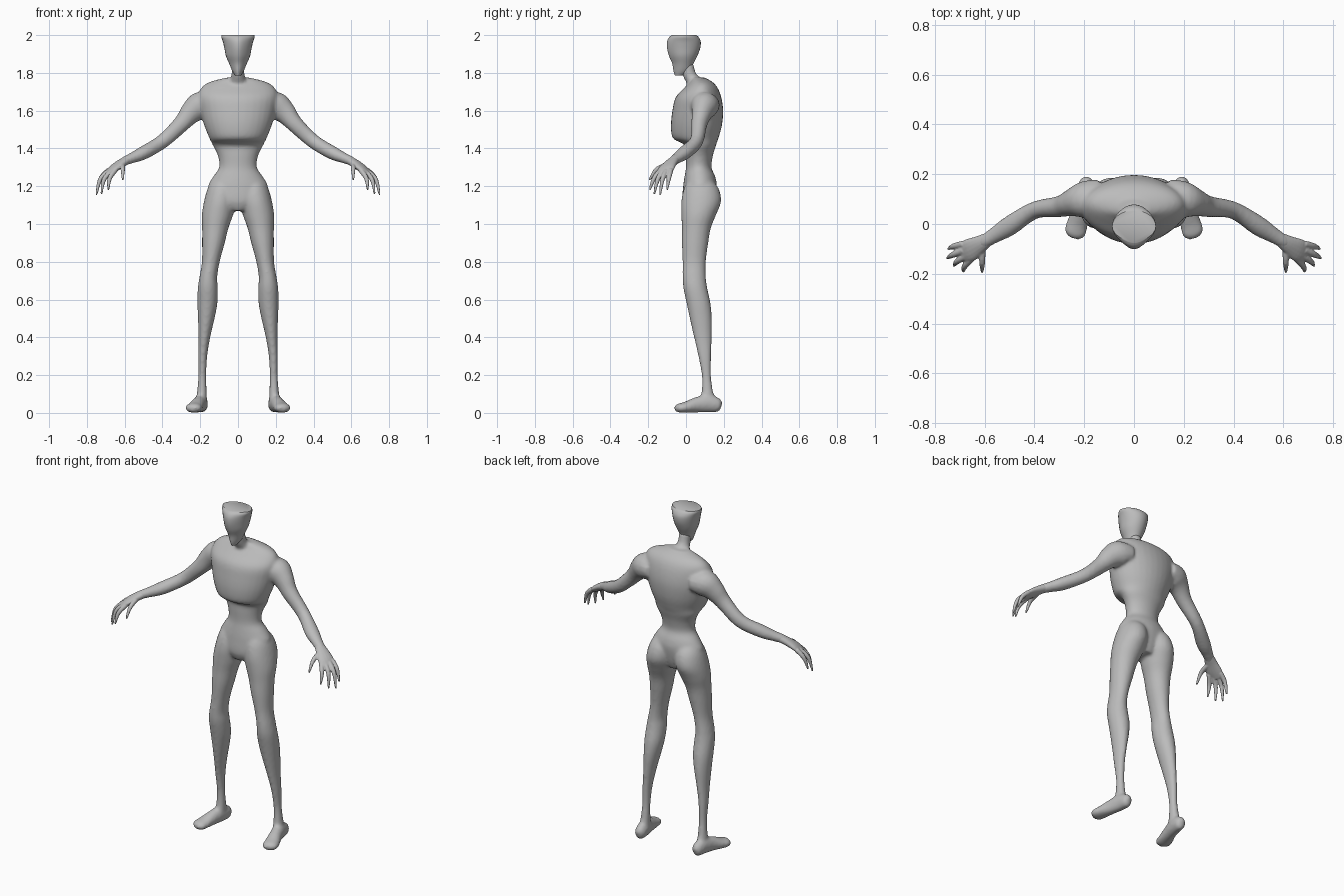
import bpy, bmesh, math
from mathutils import Vector

grey = bpy.data.materials.new("grey skin")
grey.diffuse_color = (0.5, 0.5, 0.5, 1)


def smooth_rows(rows, n=4):
    """Catmull-Rom interpolation between rows of numbers."""
    out = []
    for i in range(len(rows) - 1):
        p = [rows[max(i - 1, 0)], rows[i], rows[i + 1], rows[min(i + 2, len(rows) - 1)]]
        for k in range(n):
            t = k / n
            out.append([0.5 * (2 * b + (c - a) * t + (2 * a - 5 * b + 4 * c - d) * t * t
                               + (3 * b - a - 3 * c + d) * t ** 3) for a, b, c, d in zip(*p)])
    out.append(list(rows[-1]))
    return out


def skin(bm, rings):
    """Bridge closed rings of points and cap both ends."""
    rings = [[bm.verts.new(p) for p in r] for r in rings]
    n = len(rings[0])
    faces = [bm.faces.new((a[i], a[(i + 1) % n], b[(i + 1) % n], b[i]))
             for a, b in zip(rings, rings[1:]) for i in range(n)]
    faces += [bm.faces.new(rings[0][::-1]), bm.faces.new(rings[-1])]
    bmesh.ops.recalc_face_normals(bm, faces=faces)


def stack(bm, rows, side=1, sides=24, pinch=0.0):
    """Horizontal sections: z, centre x, half width, front y, back y."""
    rings = []
    for z, cx, w, y0, y1 in smooth_rows(rows):
        ring = []
        for i in range(sides):
            a = 2 * math.pi * i / sides
            c, s = math.cos(a), math.sin(a)
            narrow = 1 - pinch * max(-s, 0) ** 2
            ring.append((side * (cx + w * c * narrow), (y0 + y1) / 2 + s * (y1 - y0) / 2, z))
        rings.append(ring)
    skin(bm, rings)


def limb(bm, rows, side=1, sides=16):
    """Sections across a path: x, y, z, horizontal radius, vertical radius."""
    rows = smooth_rows(rows)
    pts = [Vector(r[:3]) for r in rows]
    rings = []
    for i, r in enumerate(rows):
        t = (pts[min(i + 1, len(pts) - 1)] - pts[max(i - 1, 0)]).normalized()
        u = t.cross(Vector((0, 0, 1))).normalized()
        v = u.cross(t)
        ring = []
        for k in range(sides):
            a = 2 * math.pi * k / sides
            p = pts[i] + u * math.cos(a) * r[3] + v * math.sin(a) * r[4]
            ring.append((side * p.x, p.y, p.z))
        rings.append(ring)
    skin(bm, rings)


def finish(name, bm, voxel=None, relax=0):
    me = bpy.data.meshes.new(name)
    bm.to_mesh(me)
    bm.free()
    me.materials.append(grey)
    ob = bpy.data.objects.new(name, me)
    bpy.context.collection.objects.link(ob)
    for f in me.polygons:
        f.use_smooth = True
    if voxel:
        m = ob.modifiers.new("fuse", 'REMESH')
        m.mode, m.voxel_size, m.use_smooth_shade = 'VOXEL', voxel, True
        s = ob.modifiers.new("relax", 'SMOOTH')
        s.factor, s.iterations = 0.5, relax
    return ob


# torso, neck, legs, feet and arms fused into one skin
body = bmesh.new()
stack(body, [(1.07, 0, .06, .0, .13), (1.12, 0, .15, -.02, .15), (1.2, 0, .158, -.015, .163),
             (1.25, 0, .132, -.008, .155), (1.3, 0, .1, 0, .135), (1.36, 0, .106, 0, .142),
             (1.41, 0, .13, -.002, .157), (1.43, 0, .14, -.025, .163), (1.455, 0, .152, -.07, .172),
             (1.52, 0, .178, -.08, .19), (1.6, 0, .2, -.072, .197), (1.67, 0, .21, -.055, .187),
             (1.72, 0, .195, -.01, .168), (1.752, 0, .15, .02, .14), (1.775, 0, .06, .03, .1)], sides=32)
stack(body, [(1.68, 0, .08, .02, .14), (1.74, 0, .055, .005, .115), (1.77, 0, .04, -.01, .08),
             (1.8, 0, .034, -.022, .052), (1.85, 0, .034, -.03, .04)])
for s in (1, -1):
    # leg
    stack(body, [(1.24, .08, .05, .02, .13), (1.19, .085, .075, -.01, .172), (1.12, .095, .085, -.025, .186),
                 (1.05, .108, .083, -.025, .16), (.98, .12, .07, -.022, .132), (.9, .13, .06, -.022, .118),
                 (.8, .144, .047, -.018, .105), (.72, .157, .047, -.018, .105), (.66, .16, .053, -.014, .113),
                 (.58, .162, .053, .003, .13), (.5, .168, .044, .02, .137), (.4, .178, .031, .042, .136),
                 (.3, .187, .024, .065, .134), (.2, .189, .021, .083, .133), (.12, .191, .025, .083, .142),
                 (.05, .193, .03, .07, .16)], s)
    # foot
    limb(body, [(.188, .187, .035, .01, .018), (.19, .172, .039, .029, .036), (.196, .12, .05, .035, .048),
                (.21, .06, .043, .036, .042), (.228, .0, .03, .043, .03), (.238, -.038, .025, .043, .024),
                (.244, -.057, .021, .022, .012)], s)
    # arm
    limb(body, [(.14, .1, 1.63, .08, .06), (.2, .097, 1.625, .075, .075), (.25, .085, 1.588, .055, .06),
                (.3, .07, 1.53, .043, .045), (.4, .055, 1.437, .035, .038), (.5, -.008, 1.377, .04, .036),
                (.56, -.045, 1.35, .032, .028), (.6, -.07, 1.333, .028, .024), (.62, -.085, 1.32, .025, .018)], s)
finish("body", body, 0.009, 5)

# head, flat-topped and narrow at the chin
head = bmesh.new()
stack(head, [(1.785, 0, .014, -.058, -.015), (1.81, 0, .03, -.066, .022), (1.85, 0, .047, -.073, .04),
             (1.89, 0, .064, -.09, .06), (1.93, 0, .072, -.1, .075), (1.965, 0, .08, -.1, .078),
             (1.988, 0, .088, -.09, .068), (2.0, 0, .088, -.075, .055)], sides=32, pinch=.3)
head_ob = finish("head", head)
bpy.context.view_layer.objects.active = head_ob
head_ob.select_set(True)
bpy.ops.object.shade_smooth_by_angle(angle=math.radians(40))

# hands: palm, four curled fingers and a thumb
digits = [[(.685, -.08, 1.285), (.725, -.09, 1.245), (.746, -.1, 1.18)],
          [(.685, -.105, 1.28), (.73, -.125, 1.235), (.75, -.137, 1.153)],
          [(.67, -.125, 1.28), (.71, -.15, 1.235), (.723, -.168, 1.158)],
          [(.65, -.135, 1.285), (.68, -.17, 1.24), (.686, -.192, 1.18)],
          [(.61, -.09, 1.315), (.61, -.155, 1.29), (.61, -.194, 1.232)]]
for s, name in ((1, "left_hand"), (-1, "right_hand")):
    hand = bmesh.new()
    limb(hand, [(.585, -.06, 1.34), (.62, -.082, 1.32), (.66, -.105, 1.292), (.69, -.12, 1.268)]
         and [(.585, -.06, 1.34, .027, .023), (.62, -.082, 1.32, .036, .022),
              (.66, -.105, 1.292, .046, .019), (.69, -.118, 1.268, .036, .012)], s)
    for path in digits:
        limb(hand, [(*p, r, r) for p, r in zip(path, (.014, .012, .005))], s, 10)
    finish(name, hand, 0.004, 2)
